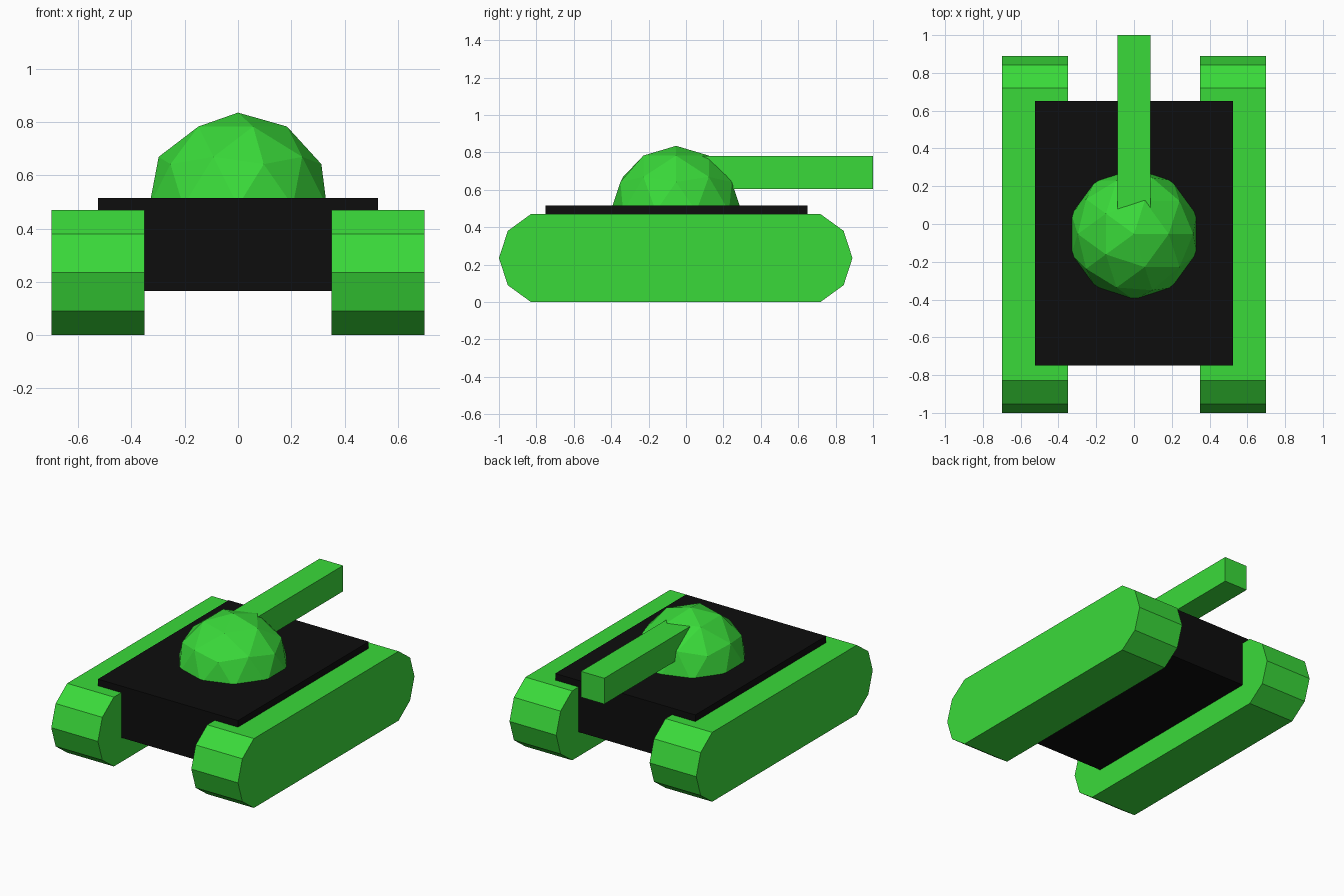
import bpy, bmesh, math
from mathutils import Matrix

if "Cube" in bpy.data.objects:
    bpy.data.objects.remove(bpy.data.objects["Cube"])


def material(name, rgb):
    m = bpy.data.materials.new(name)
    m.diffuse_color = (*rgb, 1)
    m.use_nodes = True
    m.node_tree.nodes["Principled BSDF"].inputs["Base Color"].default_value = m.diffuse_color
    return m


GREEN = material("bright_green", (0.042, 0.70, 0.042))
BLACK = material("black", (0.0043, 0.0043, 0.0043))


def finish(name, bm, mat):
    bmesh.ops.recalc_face_normals(bm, faces=bm.faces)
    me = bpy.data.meshes.new(name)
    bm.to_mesh(me)
    bm.free()
    me.materials.append(mat)
    ob = bpy.data.objects.new(name, me)
    bpy.context.collection.objects.link(ob)
    return ob


def box(name, lo, hi, mat):
    bm = bmesh.new()
    size = [b - a for a, b in zip(lo, hi)]
    mid = [(a + b) / 2 for a, b in zip(lo, hi)]
    bmesh.ops.create_cube(bm, size=1, matrix=Matrix.Translation(mid) @ Matrix.Diagonal((*size, 1)))
    return finish(name, bm, mat)


def track(name, x0, x1):
    # Decagon split in two halves and stretched along y, then extruded across x
    r, zc = 0.247, 0.235
    profile = []
    for centre, start in ((0.643, -72), (-0.753, 108)):
        for i in range(5):
            a = math.radians(start + 36 * i)
            profile.append((centre + r * math.cos(a), zc + r * math.sin(a)))
    bm = bmesh.new()
    face = bm.faces.new([bm.verts.new((x0, y, z)) for y, z in profile])
    ext = bmesh.ops.extrude_face_region(bm, geom=[face], use_keep_orig=True)
    moved = [v for v in ext["geom"] if isinstance(v, bmesh.types.BMVert)]
    bmesh.ops.translate(bm, verts=moved, vec=(x1 - x0, 0, 0))
    return finish(name, bm, GREEN)


# Tracks
track("left_track", -0.70, -0.35)
track("right_track", 0.35, 0.70)

# Hull, sunk between and slightly above the tracks
box("hull", (-0.525, -0.75, 0.165), (0.525, 0.65, 0.515), BLACK)

# Faceted turret dome, upper half only
bm = bmesh.new()
bmesh.ops.create_icosphere(bm, subdivisions=2, radius=0.35)
bmesh.ops.bisect_plane(bm, geom=bm.verts[:] + bm.edges[:] + bm.faces[:],
                       plane_co=(0, 0, -0.02), plane_no=(0, 0, 1), clear_inner=True)
bmesh.ops.holes_fill(bm, edges=[e for e in bm.edges if e.is_boundary])
bmesh.ops.translate(bm, verts=bm.verts, vec=(0, -0.053, 0.485))
finish("turret", bm, GREEN)

# Square gun barrel, starting inside the dome
box("gun_barrel", (-0.0875, 0.0, 0.605), (0.0875, 1.0, 0.78), GREEN)
